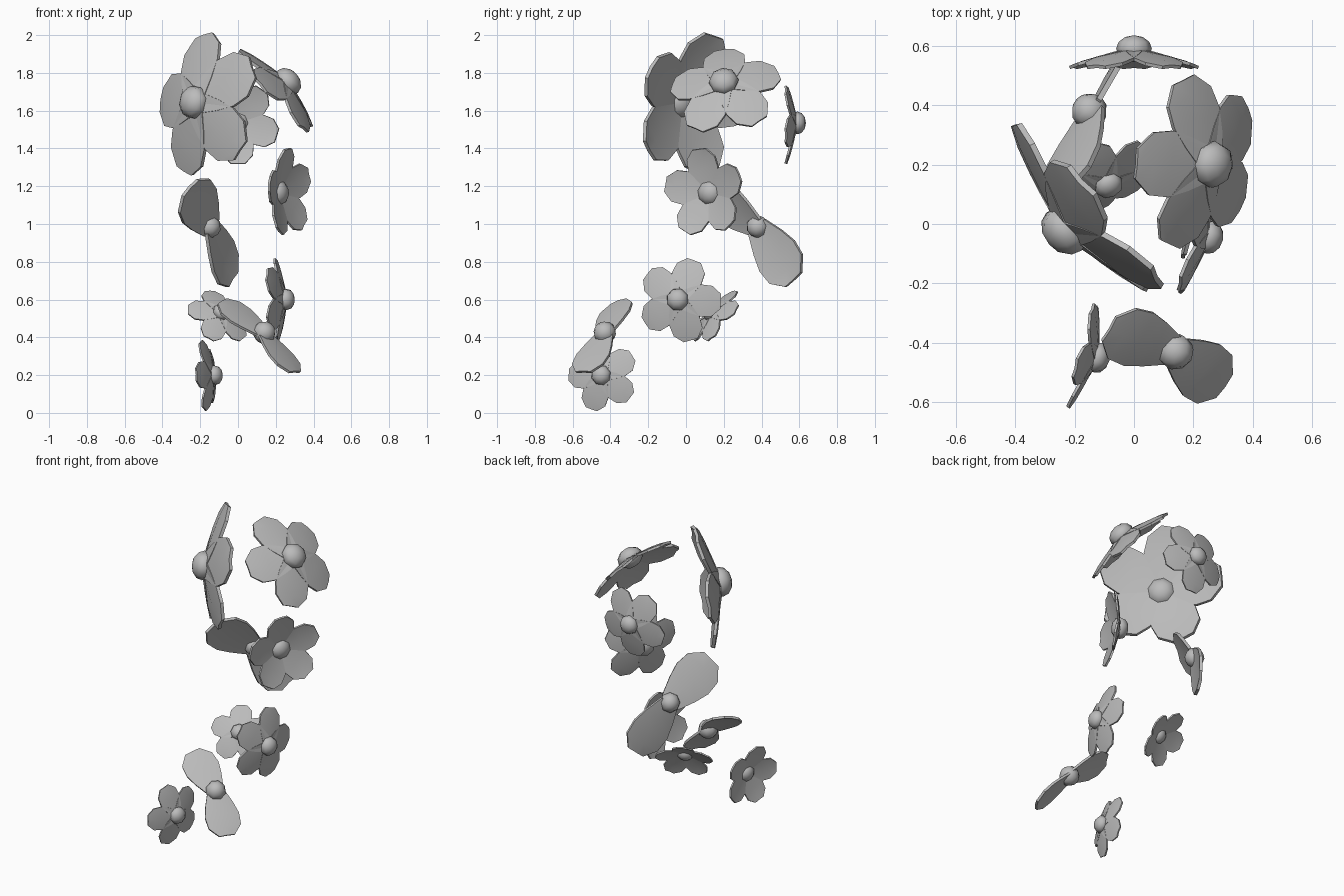
import bpy, bmesh, math
from mathutils import Matrix, Vector

cube = bpy.data.objects.get("Cube")
if cube:
    bpy.data.objects.remove(cube, do_unlink=True)

grey = bpy.data.materials.new("plain grey")
grey.use_nodes = True
colour = (0.5, 0.5, 0.5, 1)
grey.diffuse_color = colour
grey.node_tree.nodes["Principled BSDF"].inputs["Base Color"].default_value = colour

TILT = math.radians(15)
# petal outline: distance along the petal, half width
OUTLINE = [(0.0, 0.18), (0.3, 0.3), (0.55, 0.37), (0.8, 0.35), (1.0, 0.17)]


def frame_at(centre, normal, tip):
    # z along the facing direction, x toward the petal tip
    centre, z = Vector(centre), Vector(normal).normalized()
    x = Vector(tip) - centre
    x = (x - z * x.dot(z)).normalized()
    axes = Matrix((x, z.cross(x), z)).transposed().to_4x4()
    return Matrix.Translation(centre) @ axes


def finish(bm, name):
    mesh = bpy.data.meshes.new(name)
    bm.to_mesh(mesh)
    bm.free()
    mesh.materials.append(grey)
    ob = bpy.data.objects.new(name, mesh)
    bpy.context.collection.objects.link(ob)
    bpy.ops.object.select_all(action="DESELECT")
    ob.select_set(True)
    bpy.context.view_layer.objects.active = ob
    return ob


def add_petal(bm, matrix, size):
    rows = []
    for r, w in OUTLINE:
        row = [Vector((r, -w, 0)), Vector((r, 0, 0.1 * w)), Vector((r, w, 0))]
        rows.append([bm.verts.new(matrix @ (p * size)) for p in row])
    for a, b in zip(rows, rows[1:]):
        for i in range(2):
            bm.faces.new((a[i], b[i], b[i + 1], a[i + 1]))


def blossom(name, petals, size, frame, bud, flatness):
    bm = bmesh.new()
    for matrix in petals:
        add_petal(bm, matrix, size)
    ob = finish(bm, name + "_petals")
    solid = ob.modifiers.new("thickness", "SOLIDIFY")
    solid.thickness = 0.05 * size
    bpy.ops.object.modifier_apply(modifier=solid.name)
    bpy.ops.object.shade_smooth_by_angle(angle=math.radians(35))

    # round centre
    bm = bmesh.new()
    flat = Matrix.Diagonal((1, 1, flatness, 1))
    bmesh.ops.create_uvsphere(bm, u_segments=8, v_segments=6, radius=bud, matrix=frame @ flat)
    finish(bm, name + "_centre")
    bpy.ops.object.shade_smooth()


def flower(name, centre, normal, tip, size, bud):
    frame = frame_at(centre, normal, tip)
    lean = Matrix.Rotation(TILT, 4, "Y")
    petals = [frame @ Matrix.Rotation(math.tau * i / 5, 4, "Z") @ lean for i in range(5)]
    blossom(name, petals, size, frame, bud, 0.75)


def leaf_pair(name, centre, normals, tips, size, bud):
    petals = [frame_at(centre, n, t) for n, t in zip(normals, tips)]
    blossom(name, petals, size, petals[0], bud, 0.95)


# large blossoms at the top
flower("right_large_flower", (-.235, -.025, 1.645), (-.75, -.65, .13), (-.17, .15, 1.99), .395, .09)
flower("left_large_flower", (.265, .2, 1.755), (.735, -.137, .66), (.03, .2, 1.93), .305, .08)

# smaller blossoms
flower("back_flower", (0, .59, 1.535), (0, 1, 0), (0, .53, 1.31), .225, .06)
flower("left_upper_flower", (.215, .125, 1.165), (-.88, .47, 0), (.16, -.1, 1.21), .243, .068)
flower("left_lower_flower", (.255, -.045, .6), (.97, -.2, .03), (.21, .04, .8), .23, .06)
flower("inner_lower_flower", (-.085, .13, .535), (.35, -.7, .6), (-.14, .24, .66), .18, .05)
flower("front_bottom_flower", (-.122, -.45, .2), (.96, -.25, .06), (-.18, -.49, .38), .195, .054)

# two-petal pieces
leaf_pair("back_leaf_pair", (-.15, .38, .985), [(-.65, .55, .37), (-.86, .5, 0)],
          [(-.28, .07, 1.23), (-.04, .57, .71)], .36, .062)
leaf_pair("front_leaf_pair", (.14, -.43, .425), [(.4, -.5, .75), (.52, -.38, .63)],
          [(-.08, -.36, .6), (.31, -.55, .22)], .288, .062)
